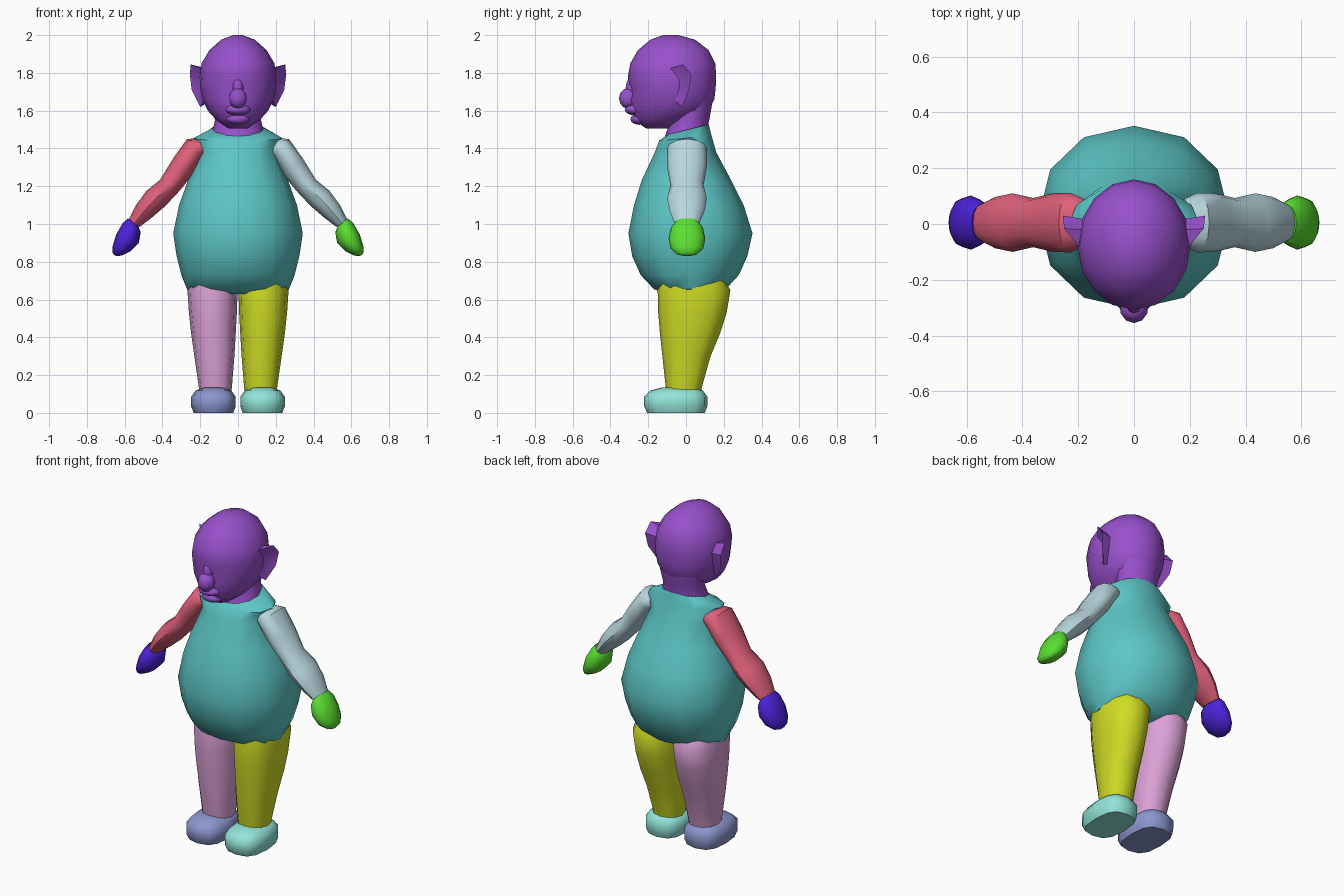
import bpy
import bmesh
import math
from mathutils import Vector

if "Cube" in bpy.data.objects:
    bpy.data.objects.remove(bpy.data.objects["Cube"], do_unlink=True)


def material(name, hex_code):
    """Flat material from an sRGB hex code, stored as linear values."""
    srgb = [int(hex_code[i:i + 2], 16) / 255 for i in range(0, 6, 2)]
    col = [c / 12.92 if c <= 0.04045 else ((c + 0.055) / 1.055) ** 2.4 for c in srgb]
    mat = bpy.data.materials.new(name)
    mat.use_nodes = True
    mat.diffuse_color = (*col, 1)
    mat.node_tree.nodes["Principled BSDF"].inputs["Base Color"].default_value = (*col, 1)
    return mat


purple = material("purple", "9850CC")
teal = material("teal", "5DC6C6")
arm_mats = {"left": material("pale_blue", "B8D6DE"), "right": material("rose", "DE607A")}
hand_mats = {"left": material("green", "5ADF30"), "right": material("blue", "4C22D8")}
leg_mats = {"left": material("yellow", "CFDC24"), "right": material("pink", "DDA2D8")}
shoe_mats = {"left": material("mint", "92E4D8"), "right": material("slate", "8C96CE")}
SIDES = {"left": 1, "right": -1}


def finish(bm, name, mat, sx=1, angle=45):
    for v in bm.verts:
        v.co.x *= sx
    bmesh.ops.recalc_face_normals(bm, faces=bm.faces)
    mesh = bpy.data.meshes.new(name)
    bm.to_mesh(mesh)
    bm.free()
    mesh.materials.append(mat)
    obj = bpy.data.objects.new(name, mesh)
    bpy.context.collection.objects.link(obj)
    bpy.ops.object.select_all(action="DESELECT")
    obj.select_set(True)
    bpy.context.view_layer.objects.active = obj
    bpy.ops.object.shade_smooth_by_angle(angle=math.radians(angle))
    return obj


def loft(rings, sides=12, power=2.0):
    """Skin rings given as (centre, u radius vector, v radius vector)."""
    bm = bmesh.new()
    loops = []
    for c, u, v in rings:
        loop = []
        for i in range(sides):
            a = 2 * math.pi * i / sides
            ca, sa = math.cos(a), math.sin(a)
            pu = math.copysign(abs(ca) ** (2 / power), ca)
            pv = math.copysign(abs(sa) ** (2 / power), sa)
            loop.append(bm.verts.new(c + u * pu + v * pv))
        loops.append(loop)
    for low, high in zip(loops, loops[1:]):
        for i in range(sides):
            j = (i + 1) % sides
            bm.faces.new((low[i], low[j], high[j], high[i]))
    bm.faces.new(loops[0])
    bm.faces.new(loops[-1])
    return bm


def level(z, rx, front, back, x=0, tilt=0):
    """Horizontal ring; tilt raises the back and lowers the front."""
    r = (back - front) / 2
    return Vector((x, (front + back) / 2, z)), Vector((rx, 0, 0)), Vector((0, r, tilt * r))


def across(ox, oz, ix, iz, ry, y=0.005):
    """Limb ring between an outer and an inner silhouette point."""
    outer, inner = Vector((ox, y, oz)), Vector((ix, y, iz))
    return (outer + inner) / 2, (outer - inner) / 2, Vector((0, ry, 0))


def ellipsoid(name, centre, radii, mat):
    bm = bmesh.new()
    bmesh.ops.create_uvsphere(bm, u_segments=10, v_segments=6, radius=1)
    for v in bm.verts:
        v.co = Vector([c + r * p for c, r, p in zip(centre, radii, v.co)])
    return finish(bm, name, mat, angle=60)


# Pear-shaped body with a sloping collar
finish(loft([
    level(0.63, 0.20, -0.10, 0.15),
    level(0.655, 0.27, -0.17, 0.21),
    level(0.73, 0.30, -0.24, 0.28),
    level(0.83, 0.325, -0.285, 0.325),
    level(0.95, 0.343, -0.305, 0.352),
    level(1.10, 0.312, -0.275, 0.305),
    level(1.23, 0.265, -0.235, 0.24),
    level(1.38, 0.205, -0.165, 0.16),
    level(1.455, 0.235, -0.142, 0.135, tilt=0.1),
    level(1.50, 0.15, -0.10, 0.12, tilt=0.25),
], power=2.15), "body", teal)

# Neck
finish(loft([
    level(1.44, 0.145, -0.13, 0.12, tilt=0.2),
    level(1.49, 0.135, -0.11, 0.115, tilt=0.2),
    level(1.56, 0.12, -0.08, 0.125),
    level(1.70, 0.15, -0.08, 0.15),
]), "neck", purple)

# Skull with shallow eye sockets
skull = loft([
    level(1.505, 0.05, -0.21, -0.09),
    level(1.55, 0.115, -0.275, 0.03),
    level(1.60, 0.16, -0.285, 0.12),
    level(1.66, 0.188, -0.30, 0.15),
    level(1.72, 0.20, -0.30, 0.157),
    level(1.78, 0.203, -0.308, 0.16),
    level(1.85, 0.193, -0.295, 0.155),
    level(1.92, 0.152, -0.255, 0.12),
    level(1.975, 0.09, -0.19, 0.05),
    level(2.0, 0.025, -0.12, -0.04),
], sides=16)
for v in skull.verts:
    socket = Vector((abs(v.co.x) - 0.08, v.co.z - 1.72)).length
    if v.co.y < -0.15 and socket < 0.03:
        v.co.y += 0.018
finish(skull, "skull", purple, angle=60)

# Nose, lips and chin
ellipsoid("nose", (0, -0.305, 1.665), (0.05, 0.05, 0.055), purple)
ellipsoid("nose_bridge", (0, -0.28, 1.72), (0.03, 0.04, 0.06), purple)
ellipsoid("upper_lip", (0, -0.27, 1.605), (0.07, 0.055, 0.03), purple)
ellipsoid("chin", (0, -0.245, 1.555), (0.065, 0.05, 0.03), purple)

# Ear outline: front edge lies on the head, back edge flares outward
EAR = [(0.185, -0.095, 1.82), (0.25, -0.016, 1.845), (0.255, 0.03, 1.79),
       (0.245, 0.016, 1.71), (0.20, -0.02, 1.62), (0.175, -0.08, 1.67)]

for side, sx in SIDES.items():
    # Ear
    bm = bmesh.new()
    rim = [bm.verts.new(p) for p in EAR]
    root = [bm.verts.new((0.16, y * 0.8 - 0.01, 1.73 + (z - 1.73) * 0.8)) for x, y, z in EAR]
    hollow = bm.verts.new((0.20, -0.02, 1.75))
    for i in range(len(EAR)):
        j = (i + 1) % len(EAR)
        bm.faces.new((rim[i], rim[j], root[j], root[i]))
        bm.faces.new((rim[i], rim[j], hollow))
    bm.faces.new(root)
    finish(bm, side + "_ear", purple, sx)

    # Arm
    finish(loft([
        across(0.195, 1.455, 0.165, 1.36, 0.085),
        across(0.27, 1.45, 0.185, 1.345, 0.107),
        across(0.345, 1.345, 0.24, 1.26, 0.105),
        across(0.412, 1.235, 0.31, 1.175, 0.088),
        across(0.485, 1.175, 0.385, 1.095, 0.105),
        across(0.54, 1.10, 0.455, 1.035, 0.092),
        across(0.58, 1.02, 0.52, 0.985, 0.065),
    ]), side + "_arm", arm_mats[side], sx)

    # Mitten hand
    finish(loft([
        across(0.582, 1.03, 0.53, 0.995, 0.06),
        across(0.61, 1.005, 0.515, 0.955, 0.085),
        across(0.645, 0.945, 0.525, 0.90, 0.097),
        across(0.663, 0.885, 0.57, 0.855, 0.087),
        across(0.665, 0.85, 0.615, 0.833, 0.055),
        across(0.655, 0.835, 0.64, 0.83, 0.02),
    ]), side + "_hand", hand_mats[side], sx, angle=60)

    # Leg
    finish(loft([
        level(0.09, 0.083, -0.10, 0.075, 0.12),
        level(0.14, 0.088, -0.108, 0.085, 0.12),
        level(0.30, 0.106, -0.125, 0.13, 0.125),
        level(0.42, 0.118, -0.138, 0.18, 0.13),
        level(0.53, 0.127, -0.147, 0.215, 0.133),
        level(0.65, 0.133, -0.15, 0.235, 0.135),
        level(0.71, 0.125, -0.14, 0.20, 0.135),
    ], power=2.3), side + "_leg", leg_mats[side], sx)

    # Shoe
    finish(loft([
        level(0.0, 0.105, -0.205, 0.10, 0.13),
        level(0.035, 0.118, -0.222, 0.113, 0.13),
        level(0.085, 0.118, -0.222, 0.113, 0.13),
        level(0.118, 0.095, -0.19, 0.09, 0.13),
        level(0.134, 0.05, -0.13, 0.05, 0.13),
    ], power=2.8), side + "_shoe", shoe_mats[side], sx)
